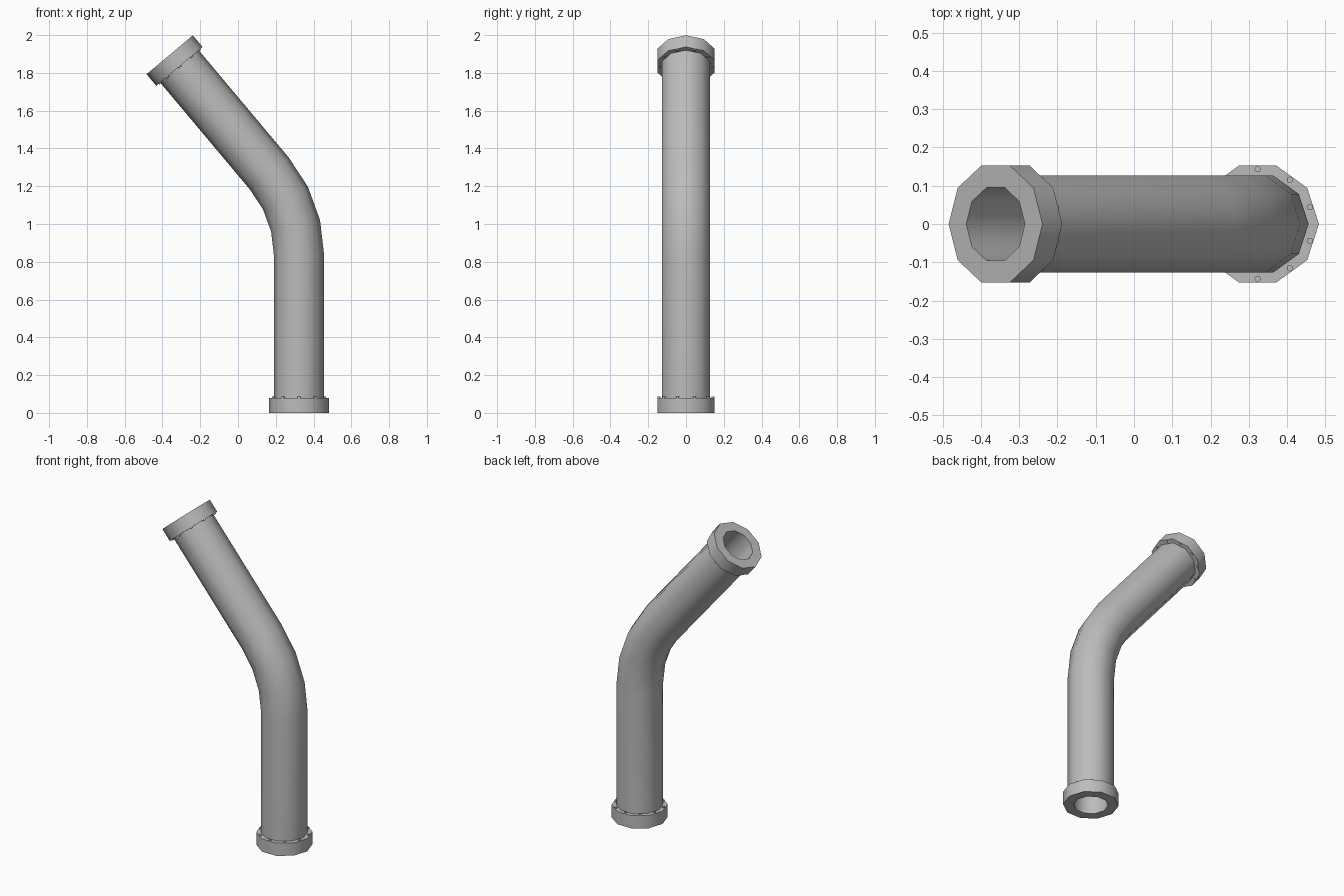
import bpy, bmesh
from math import sin, cos, tan, pi, radians
from mathutils import Vector

cube = bpy.data.objects.get("Cube")
if cube:
    bpy.data.objects.remove(cube, do_unlink=True)

SIDES = 10
BEND = radians(40)
BASE_X, BEND_Z, BEND_R = 0.323, 0.835, 0.673
PIPE_R, FLANGE_R, BORE_R = 0.133, 0.16, 0.1
FLANGE_H = 0.08
BOLT_RING, BOLT_R, BOLT_H = 0.143, 0.008, 0.006

metal = bpy.data.materials.new("grey_metal")
metal.use_nodes = True
metal.diffuse_color = (0.5, 0.5, 0.5, 1)
metal.node_tree.nodes["Principled BSDF"].inputs["Base Color"].default_value = (0.5, 0.5, 0.5, 1)


def axis(tilt):
    return Vector((-sin(tilt), 0, cos(tilt)))


def on_ring(centre, tilt, radius, angle):
    side = Vector((cos(tilt), 0, sin(tilt)))
    return centre + side * radius * cos(angle) + Vector((0, radius * sin(angle), 0))


def ring(bm, centre, tilt, radius, sides=SIDES):
    return [bm.verts.new(on_ring(centre, tilt, radius, 2 * pi * i / sides)) for i in range(sides)]


def bridge(bm, a, b):
    n = len(a)
    for i in range(n):
        j = (i + 1) % n
        bm.faces.new((a[i], a[j], b[j], b[i]))


def finish(bm, name):
    bmesh.ops.recalc_face_normals(bm, faces=bm.faces[:])
    mesh = bpy.data.meshes.new(name)
    bm.to_mesh(mesh)
    bm.free()
    mesh.materials.append(metal)
    mesh.shade_smooth()
    mesh.set_sharp_from_angle(angle=radians(40))
    obj = bpy.data.objects.new(name, mesh)
    bpy.context.collection.objects.link(obj)


def tube(name, stations, radius):
    """Hollow tube through a list of (centre, tilt) stations."""
    bm = bmesh.new()
    outer = [ring(bm, c, t, radius) for c, t in stations]
    inner = [ring(bm, c, t, BORE_R) for c, t in stations]
    for wall in (outer, inner):
        for a, b in zip(wall, wall[1:]):
            bridge(bm, a, b)
    for end in (0, -1):
        bridge(bm, outer[end], inner[end])
    finish(bm, name)


def bolts(name, centre, tilt, out):
    """Round bolt heads, one per flange side, standing out along the axis."""
    bm = bmesh.new()
    for i in range(SIDES):
        foot = on_ring(centre, tilt, BOLT_RING, 2 * pi * (i + 0.5) / SIDES)
        low = ring(bm, foot, tilt, BOLT_R, 12)
        top = ring(bm, foot + axis(tilt) * BOLT_H * out, tilt, BOLT_R, 12)
        bridge(bm, low, top)
        bm.faces.new(low)
        bm.faces.new(top)
    finish(bm, name)


# Centre line: upright run, three-segment bend, leaning run
foot = Vector((BASE_X, 0, 0))
neck = Vector((BASE_X, 0, FLANGE_H))
path = [(neck, 0)]
for i in range(4):
    t = BEND * i / 3
    path.append((Vector((BASE_X - BEND_R * (1 - cos(t)), 0, BEND_Z + BEND_R * sin(t))), t))
mouth = path[-1][0] + axis(BEND) * 0.82
collar = mouth - axis(BEND) * FLANGE_H
path.append((collar, BEND))

# Parts
tube("bent_pipe", path, PIPE_R)
tube("lower_flange", [(foot, 0), (neck, 0)], FLANGE_R)
tube("upper_flange", [(collar, BEND), (mouth, BEND)], FLANGE_R)
bolts("lower_flange_bolts", neck, 0, 1)
bolts("upper_flange_bolts", collar, BEND, -1)
